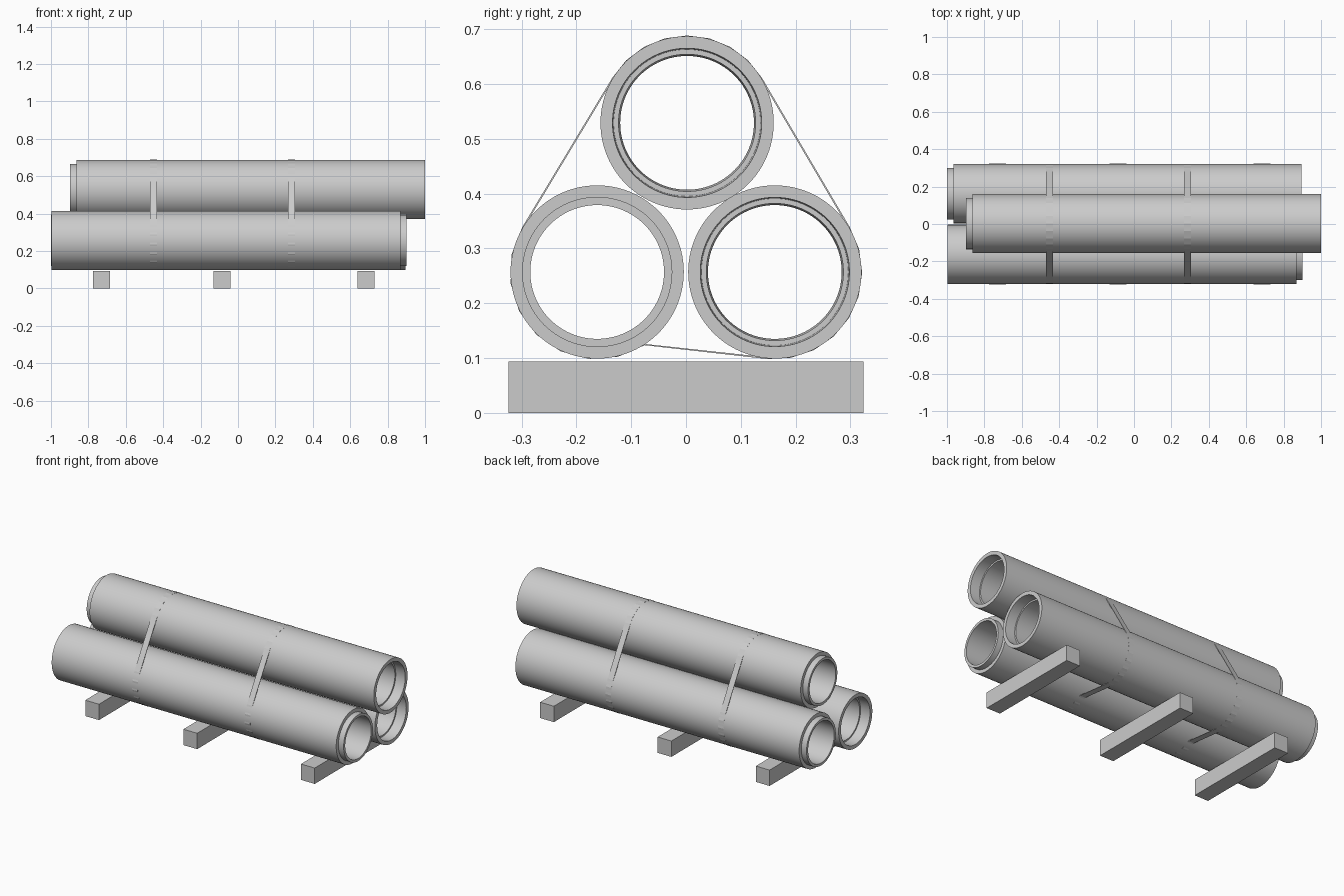
import bpy, bmesh, math

if "Cube" in bpy.data.objects:
    bpy.data.objects.remove(bpy.data.objects["Cube"])

PIPE_R = 0.158


def new_object(name, bm):
    bmesh.ops.recalc_face_normals(bm, faces=bm.faces)
    mesh = bpy.data.meshes.new(name)
    bm.to_mesh(mesh)
    bm.free()
    ob = bpy.data.objects.new(name, mesh)
    bpy.context.collection.objects.link(ob)
    return ob


def smooth(ob):
    bpy.ops.object.select_all(action='DESELECT')
    ob.select_set(True)
    bpy.context.view_layer.objects.active = ob
    bpy.ops.object.shade_smooth_by_angle(angle=math.radians(30))


# Hollow pipe: stepped spigot at x0, recessed socket at x1
def pipe(name, x0, x1, y, z, segments=96):
    d = 1 if x1 > x0 else -1
    profile = [(x0, 0.122), (x0, 0.137), (x0 + d * 0.034, 0.137),
               (x0 + d * 0.034, PIPE_R), (x1, PIPE_R), (x1, 0.136),
               (x1 - d * 0.06, 0.134), (x1 - d * 0.06, 0.125)]
    bm = bmesh.new()
    rings = []
    for i in range(segments):
        a = math.tau * i / segments
        rings.append([bm.verts.new((x, y + r * math.cos(a), z + r * math.sin(a)))
                      for x, r in profile])
    n = len(profile)
    for i in range(segments):
        a, b = rings[i], rings[(i + 1) % segments]
        for j in range(n):
            k = (j + 1) % n
            bm.faces.new((a[j], a[k], b[k], b[j]))
    smooth(new_object(name, bm))


# Thin band wrapped around the three pipes
def strap(name, x, width=0.036, radius=0.1593, thick=0.003, steps=8):
    arcs = [(-0.162, 0.257, 149, 303), (0.162, 0.257, -95, 31), (0.002, 0.529, 31, 149)]
    bm = bmesh.new()
    loops = []
    for cy, cz, a0, a1 in arcs:
        for i in range(steps + 1):
            a = math.radians(a0 + (a1 - a0) * i / steps)
            loops.append([bm.verts.new((x + s * width / 2, cy + r * math.cos(a), cz + r * math.sin(a)))
                          for s, r in ((-1, radius), (1, radius),
                                       (1, radius - thick), (-1, radius - thick))])
    for i, a in enumerate(loops):
        b = loops[(i + 1) % len(loops)]
        for j in range(4):
            k = (j + 1) % 4
            bm.faces.new((a[j], a[k], b[k], b[j]))
    new_object(name, bm)


# Square timber support lying across the stack
def beam(name, x):
    bm = bmesh.new()
    bmesh.ops.create_cube(bm, size=1)
    for v in bm.verts:
        v.co = (x + v.co.x * 0.09, v.co.y * 0.648, 0.047 + v.co.z * 0.094)
    new_object(name, bm)


pipe("front_pipe", 0.902, -0.998, -0.162, 0.257)
pipe("back_pipe", -1.0, 0.895, 0.162, 0.257)
pipe("top_pipe", -0.898, 1.0, 0.002, 0.529)

for i, x in enumerate((-0.452, 0.286)):
    strap(f"strap_{i + 1}", x)

for i, x in enumerate((-0.73, -0.086, 0.685)):
    beam(f"support_beam_{i + 1}", x)
